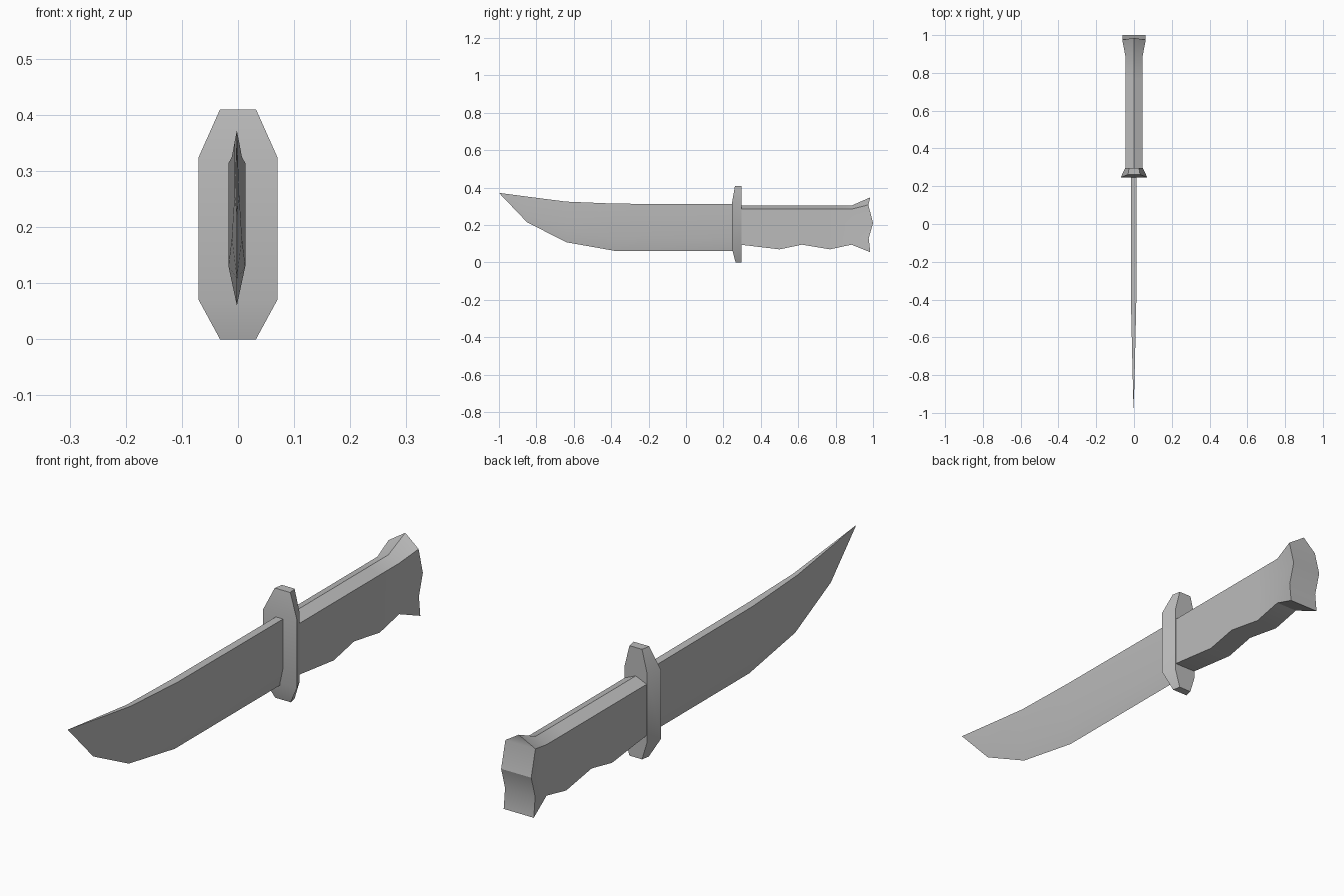
import bpy
import bmesh
import math

default_cube = bpy.data.objects.get("Cube")
if default_cube:
    bpy.data.objects.remove(default_cube, do_unlink=True)

# One plain grey for every part
grey = bpy.data.materials.new("plain grey")
grey.use_nodes = True
grey_value = (0.5, 0.5, 0.5, 1)
grey.diffuse_color = grey_value
grey.node_tree.nodes["Principled BSDF"].inputs["Base Color"].default_value = grey_value


def loft(name, half_rings, offset=0.0, smooth_angle=30):
    """Loft mirrored half sections, each listed bottom to top as (x, y, z)."""
    bm = bmesh.new()
    sides = []
    for sign in (1, -1):
        sides.append([[bm.verts.new((sign * x + offset, y, z)) for x, y, z in ring]
                      for ring in half_rings])
    left, right = sides
    rows = len(half_rings[0])

    # Side walls, sole and top between neighbouring sections
    for i in range(len(half_rings) - 1):
        for side in sides:
            for r in range(rows - 1):
                bm.faces.new((side[i][r], side[i][r + 1], side[i + 1][r + 1], side[i + 1][r]))
        for r in (0, rows - 1):
            bm.faces.new((left[i][r], left[i + 1][r], right[i + 1][r], right[i][r]))

    # Closed ends, built in strips so that they can be bent
    for i in (0, -1):
        for r in range(rows - 1):
            bm.faces.new((left[i][r], left[i][r + 1], right[i][r + 1], right[i][r]))

    bmesh.ops.remove_doubles(bm, verts=bm.verts, dist=0.0002)
    bmesh.ops.dissolve_degenerate(bm, edges=bm.edges, dist=0.0002)
    bmesh.ops.recalc_face_normals(bm, faces=bm.faces)
    mesh = bpy.data.meshes.new(name)
    bm.to_mesh(mesh)
    bm.free()
    mesh.materials.append(grey)

    obj = bpy.data.objects.new(name, mesh)
    bpy.context.collection.objects.link(obj)
    bpy.ops.object.select_all(action="DESELECT")
    obj.select_set(True)
    bpy.context.view_layer.objects.active = obj
    bpy.ops.object.shade_smooth_by_angle(angle=math.radians(smooth_angle))
    return obj


# Blade: cutting edge, bevel shoulder and flat spine, narrowing to the tip
blade_stations = [
    # y, edge height, shoulder height, spine height, half thickness
    (-1, 0.372, 0.372, 0.372, 0),
    (-0.85, 0.215, 0.26, 0.352, 0.004),
    (-0.64, 0.108, 0.18, 0.325, 0.009),
    (-0.37, 0.06, 0.13, 0.314, 0.015),
    (0.26, 0.06, 0.13, 0.312, 0.015),
]
loft("blade", [[(0, y, edge), (half, y, shoulder), (half, y, spine)]
               for y, edge, shoulder, spine, half in blade_stations], offset=-0.002)

# Guard: long octagon, wide at the front with swept-back ends
guard_front = [(0.032, 0.265, 0), (0.07, 0.247, 0.07),
               (0.07, 0.247, 0.325), (0.032, 0.262, 0.41)]
guard_back = [(0.026, 0.296, 0), (0.047, 0.296, 0.07),
              (0.047, 0.296, 0.325), (0.026, 0.296, 0.41)]
loft("guard", [guard_front, guard_back])

# Handle: ridged top and finger grooves below, flaring into the pommel
grip_half = 0.045
pommel_half = 0.062
groove_heights = [(0.29, 0.095), (0.5, 0.07), (0.62, 0.095), (0.77, 0.07), (0.885, 0.095)]
handle_rings = []
for y, sole in groove_heights:
    levels = (sole, 0.13, 0.21, 0.285)
    handle_rings.append([(grip_half, y, z) for z in levels] + [(0, y, 0.304)])
pommel_outline = [(0.985, 0.055), (0.977, 0.13), (1, 0.21), (0.975, 0.308)]
handle_rings.append([(pommel_half, y, z) for y, z in pommel_outline] + [(0, 0.985, 0.348)])
loft("handle", handle_rings)
